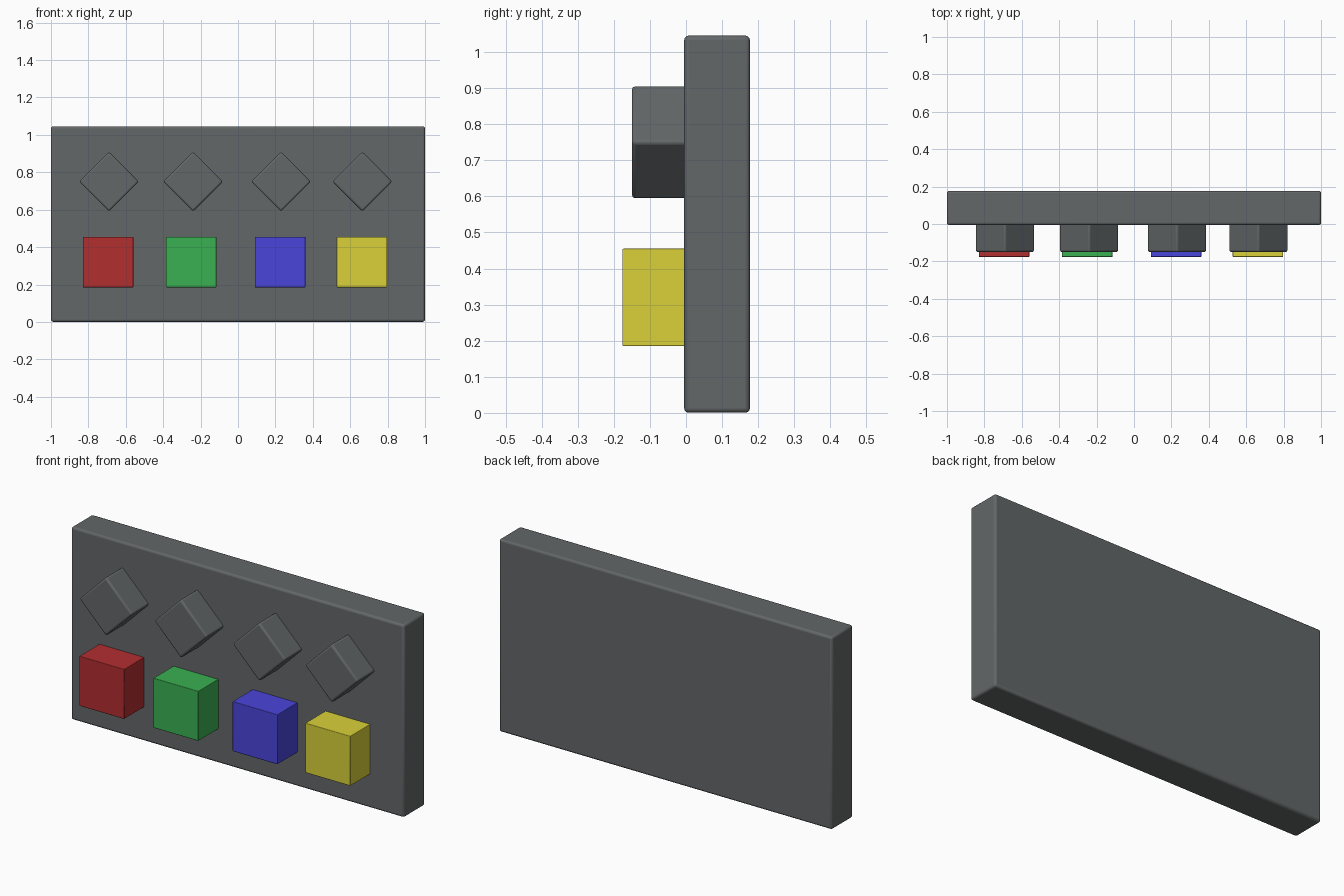
import bpy
from math import radians

if "Cube" in bpy.data.objects:
    bpy.data.objects.remove(bpy.data.objects["Cube"], do_unlink=True)


def material(name, rgb):
    # convert 8-bit display colour to linear
    color = [((c / 255 + 0.055) / 1.055) ** 2.4 for c in rgb] + [1]
    mat = bpy.data.materials.new(name)
    mat.use_nodes = True
    mat.diffuse_color = color
    bsdf = next(n for n in mat.node_tree.nodes if n.type == 'BSDF_PRINCIPLED')
    bsdf.inputs["Base Color"].default_value = color
    return mat


def block(name, center, size, mat, bevel, turn=0):
    bpy.ops.mesh.primitive_cube_add(size=1, location=center)
    ob = bpy.context.object
    ob.name = name
    ob.scale = size
    bpy.ops.object.transform_apply(location=False, rotation=False, scale=True)
    ob.rotation_euler.y = radians(turn)
    ob.data.materials.append(mat)
    mod = ob.modifiers.new("Rounded edges", 'BEVEL')
    mod.width = bevel
    mod.segments = 3
    bpy.ops.object.shade_smooth_by_angle(angle=radians(35))
    return ob


grey = material("dark grey", (99, 103, 104))
colors = {
    "red": (178, 46, 48),
    "green": (58, 176, 81),
    "blue": (74, 69, 219),
    "yellow": (218, 209, 56),
}

# Upright backing board
block("board", (0, 0.086, 0.523), (2, 0.182, 1.045), grey, 0.012)

# Turned grey knobs above the coloured buttons
knob_x = (-0.69, -0.24, 0.23, 0.665)
button_x = (-0.695, -0.25, 0.225, 0.662)
knob, button = 0.225, 0.27
for (name, rgb), kx, bx in zip(colors.items(), knob_x, button_x):
    block(name + "_knob", (kx, -0.15 + knob / 2, 0.75), (knob,) * 3, grey, 0.01, 45)
    block(name + "_button", (bx, -0.176 + button / 2, 0.32), (button,) * 3,
          material(name, rgb), 0.003)
